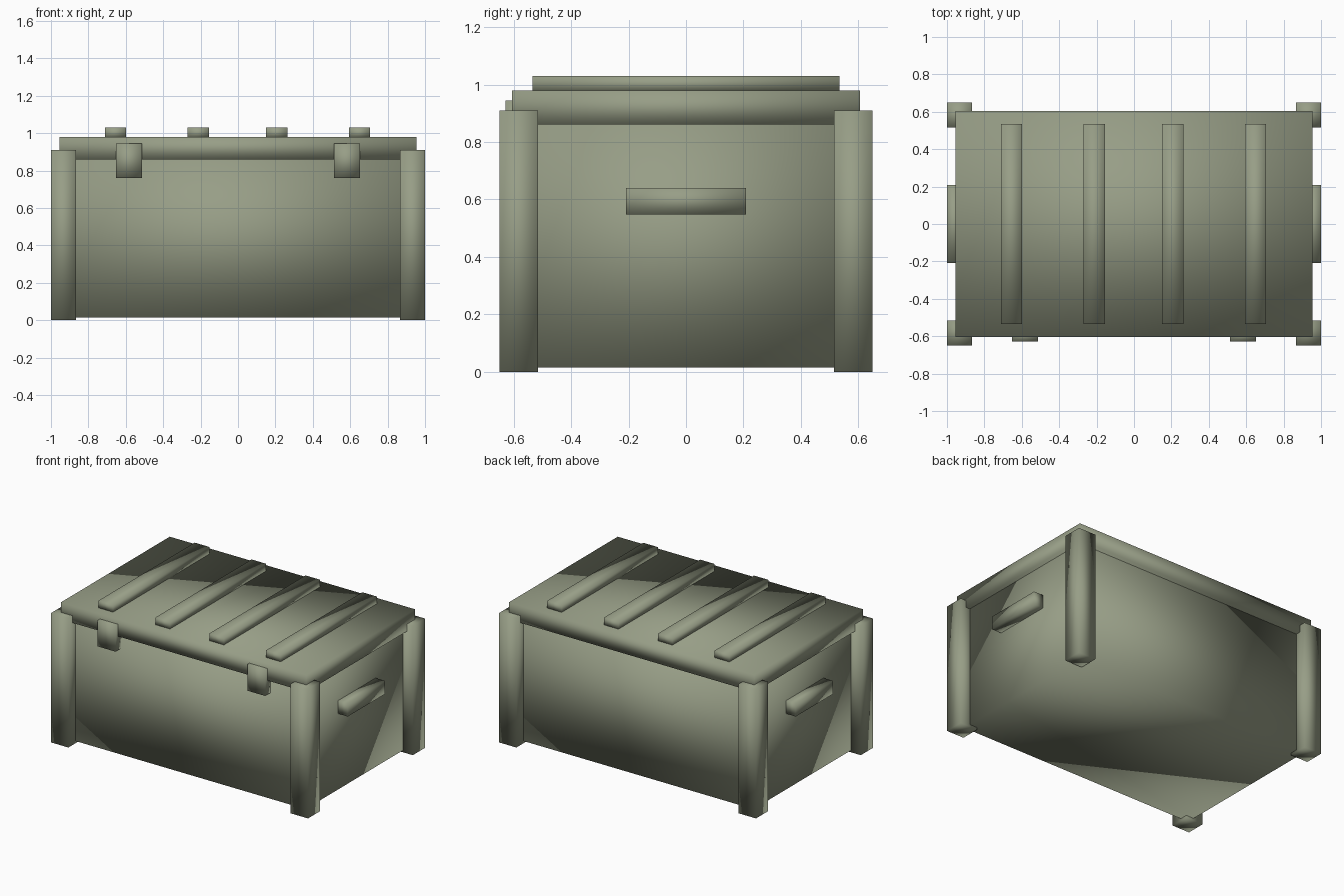
import bpy

if "Cube" in bpy.data.objects:
    bpy.data.objects.remove(bpy.data.objects["Cube"])

olive = bpy.data.materials.new("olive_paint")
olive.diffuse_color = (0.31, 0.34, 0.24, 1)
olive.use_nodes = True
olive.node_tree.nodes["Principled BSDF"].inputs["Base Color"].default_value = olive.diffuse_color


def box(name, x, y, z):
    """Smooth-shaded box spanning the given (min, max) ranges."""
    lo, hi = zip(x, y, z)
    bpy.ops.mesh.primitive_cube_add(size=1)
    ob = bpy.context.object
    ob.name = name
    for v in ob.data.vertices:
        v.co = [(a + b) / 2 + c * (b - a) for a, b, c in zip(lo, hi, v.co)]
    ob.data.materials.append(olive)
    # the source uses averaged normals over plain boxes
    bpy.ops.object.shade_smooth()
    return ob


def around(c, width):
    return (c - width / 2, c + width / 2)


# main case and overhanging lid
box("crate_body", (-0.925, 0.925), (-0.57, 0.57), (0.015, 0.865))
box("lid", (-0.955, 0.955), (-0.605, 0.605), (0.86, 0.98))

# ribs across the lid
for i, x in enumerate((-0.655, -0.212, 0.208, 0.65)):
    box(f"lid_rib_{i + 1}", around(x, 0.114), (-0.535, 0.535), (0.975, 1.03))

for sx, side in ((-1, "left"), (1, "right")):
    # corner posts
    for sy, end in ((-1, "front"), (1, "back")):
        box(f"{end}_{side}_post", around(sx * 0.9325, 0.135),
            around(sy * 0.5825, 0.135), (0, 0.91))
    # carry handles on the ends
    box(f"{side}_handle", around(sx * 0.96, 0.08), (-0.208, 0.208), (0.548, 0.64))
    # front latches
    box(f"{side}_latch", around(sx * 0.582, 0.14), (-0.628, -0.565), (0.76, 0.945))
